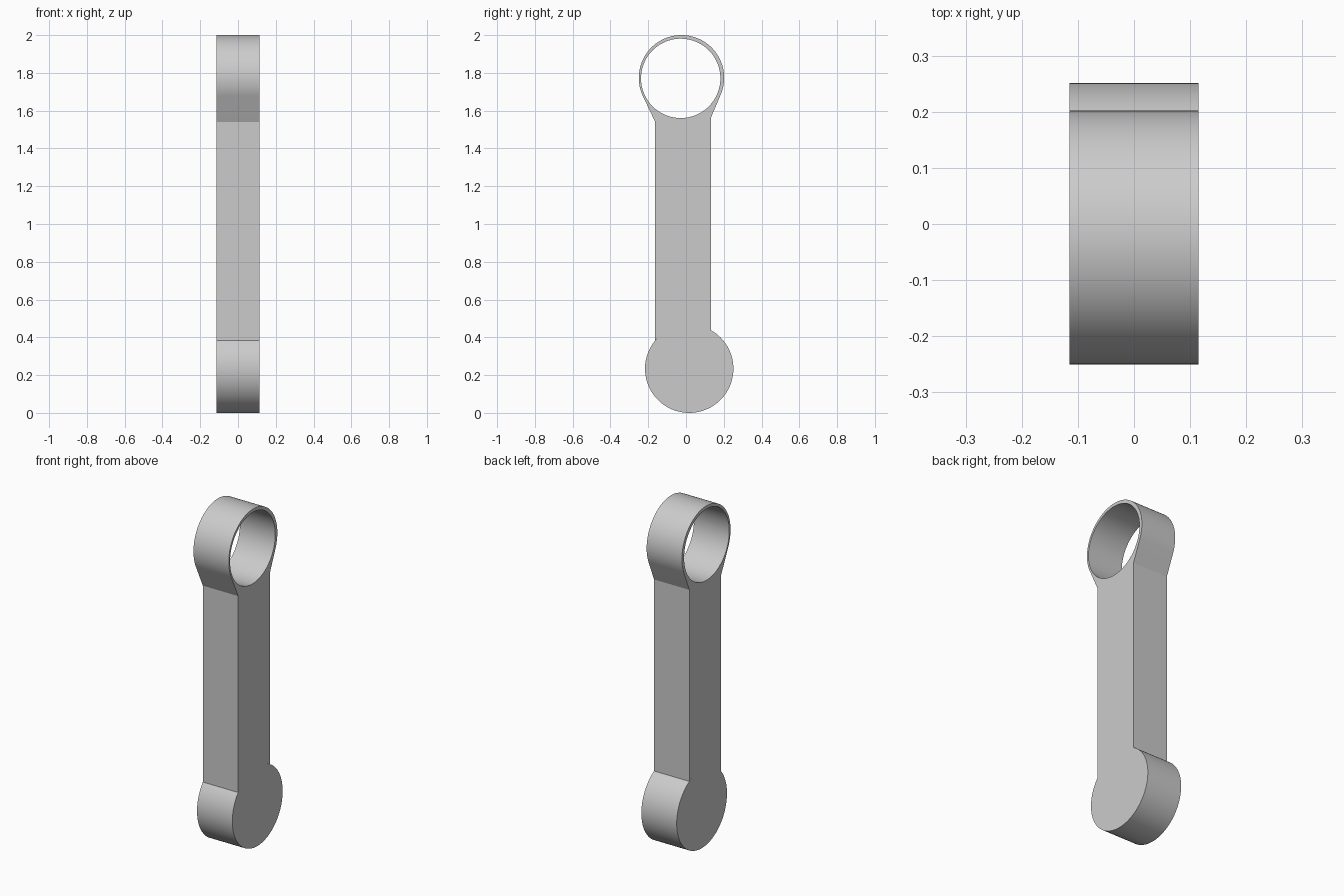
import bpy, bmesh
from math import sin, cos, acos, atan2, hypot, radians, pi, sqrt

if "Cube" in bpy.data.objects:
    bpy.data.objects.remove(bpy.data.objects["Cube"])

HALF = 0.115                                   # half thickness along x
DISC = (0.017, 0.234, 0.234)                   # y, z, radius
RING = (-0.024, 1.774, 0.226)
BORE = (-0.028, 1.771, 0.210)
FRONT, BACK = (-0.163, 1.54), (0.133, 1.565)   # shoulders of the shaft

steel = bpy.data.materials.new("plain grey")
steel.use_nodes = True
grey = (0.6, 0.6, 0.6, 1)
steel.diffuse_color = grey
steel.node_tree.nodes["Principled BSDF"].inputs["Base Color"].default_value = grey


def arc(circle, start, end, n):
    y, z, r = circle
    angles = [start + (end - start) * i / n for i in range(n + 1)]
    return [(y + r * cos(a), z + r * sin(a)) for a in angles]


def tangent_angle(point, circle, side):
    dy, dz = point[0] - circle[0], point[1] - circle[1]
    return atan2(dz, dy) + side * acos(circle[2] / hypot(dy, dz))


def prism(name, outline, half):
    """Extrude a side outline (y, z) across x."""
    bm = bmesh.new()
    face = bm.faces.new([bm.verts.new((-half, y, z)) for y, z in outline])
    top = bmesh.ops.extrude_face_region(bm, geom=[face])["geom"]
    moved = [v for v in top if isinstance(v, bmesh.types.BMVert)]
    bmesh.ops.translate(bm, verts=moved, vec=(2 * half, 0, 0))
    bmesh.ops.recalc_face_normals(bm, faces=bm.faces)
    mesh = bpy.data.meshes.new(name)
    bm.to_mesh(mesh)
    bm.free()
    mesh.materials.append(steel)
    obj = bpy.data.objects.new(name, mesh)
    bpy.context.collection.objects.link(obj)
    return obj


def smooth(obj):
    bpy.ops.object.select_all(action="DESELECT")
    obj.select_set(True)
    bpy.context.view_layer.objects.active = obj
    bpy.ops.object.shade_smooth_by_angle(angle=radians(20))


# Round solid lower end
lower_disc = prism("lower_disc", arc(DISC, 0, 2 * pi, 128)[:-1], HALF)

# Shaft and upper ring: seat on the disc, flared neck, ring arc
seat_back = acos((BACK[0] - DISC[0]) / DISC[2])
seat_front = acos((FRONT[0] - DISC[0]) / DISC[2])
ring_start = tangent_angle(BACK, RING, 1)
ring_end = tangent_angle(FRONT, RING, -1) % (2 * pi)
outline = (arc(DISC, seat_front, seat_back, 32) + [BACK]
           + arc(RING, ring_start, ring_end, 96) + [FRONT])
shaft_and_ring = prism("shaft_and_ring", outline, HALF)

# Bore through the ring
cutter = prism("bore_cutter", arc(BORE, 0, 2 * pi, 128)[:-1], HALF * 2)
cut = shaft_and_ring.modifiers.new("bore", "BOOLEAN")
cut.operation, cut.solver, cut.object = "DIFFERENCE", "EXACT", cutter
bpy.context.view_layer.objects.active = shaft_and_ring
bpy.ops.object.modifier_apply(modifier=cut.name)
bpy.data.objects.remove(cutter)

for part in (lower_disc, shaft_and_ring):
    smooth(part)
